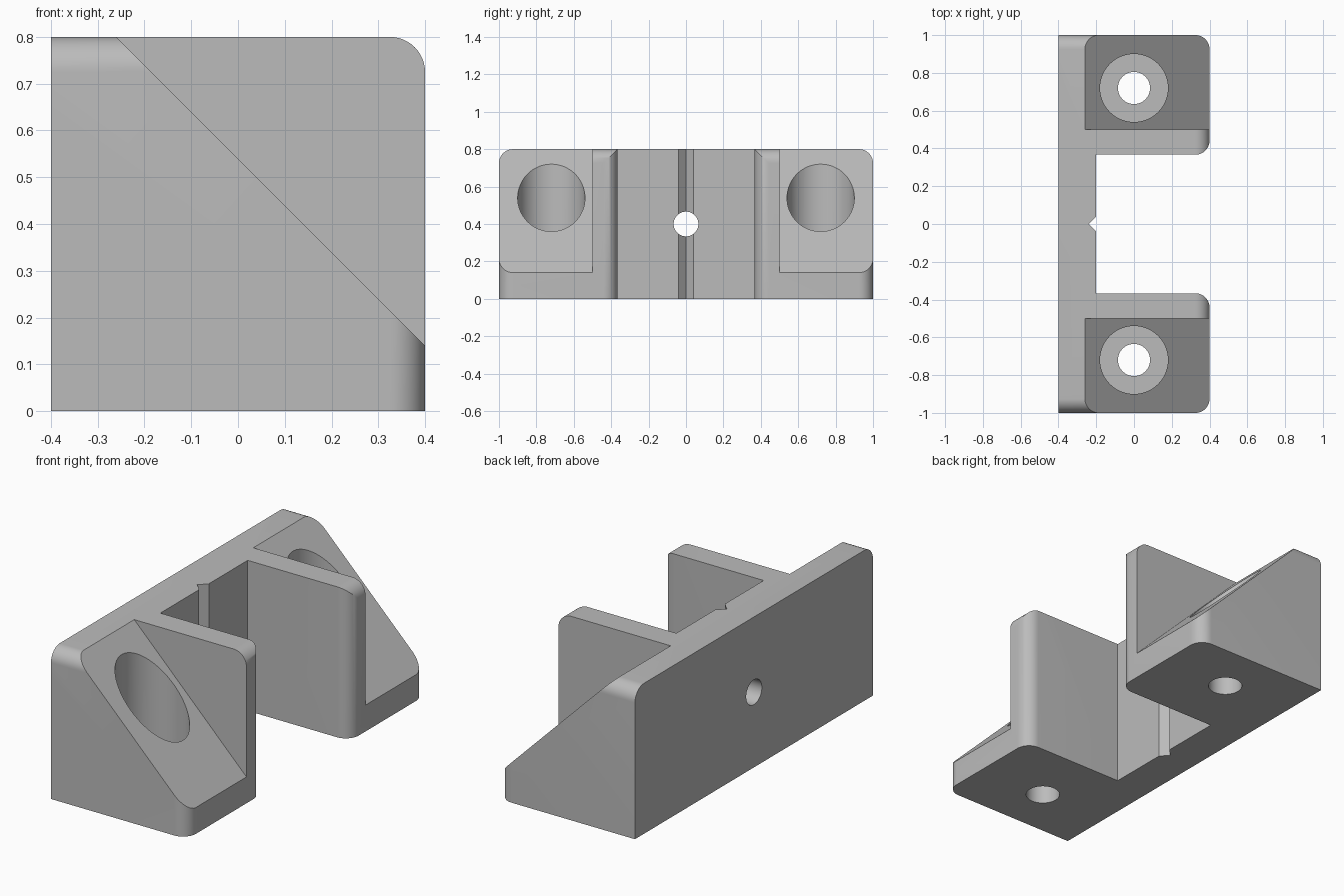
import bpy
import bmesh
from math import cos, sin, pi, radians
from mathutils import Matrix, Vector

R = 0.075  # shared corner radius

old = bpy.data.objects.get("Cube")
if old:
    bpy.data.objects.remove(old, do_unlink=True)

grey = bpy.data.materials.new("grey_plastic")
grey.use_nodes = True
GREY = (0.5, 0.5, 0.5, 1)
grey.diffuse_color = GREY
grey.node_tree.nodes["Principled BSDF"].inputs["Base Color"].default_value = GREY

# Axis maps: profile (u, v) plus extrusion w to world coordinates
PLACE = {
    "x": lambda u, v, w: (w, u, v),
    "y": lambda u, v, w: (u, w, v),
    "z": lambda u, v, w: (u, v, w),
}


def rounded(cx, cy, start, steps=12):
    """Quarter arc around a corner centre."""
    return [(cx + R * cos(start + i * pi / 2 / steps),
             cy + R * sin(start + i * pi / 2 / steps)) for i in range(steps + 1)]


def prism(name, profile, axis, low, high):
    bm = bmesh.new()
    place = PLACE[axis]
    face = bm.faces.new([bm.verts.new(place(u, v, low)) for u, v in profile])
    top = bmesh.ops.extrude_face_region(bm, geom=[face])
    verts = [g for g in top["geom"] if isinstance(g, bmesh.types.BMVert)]
    bmesh.ops.translate(bm, verts=verts, vec=Vector(place(0, 0, high - low)))
    return finish(name, bm)


def cylinder(name, radius, depth, matrix):
    bm = bmesh.new()
    bmesh.ops.create_cone(bm, cap_ends=True, segments=64, radius1=radius,
                          radius2=radius, depth=depth, matrix=matrix)
    return finish(name, bm)


def finish(name, bm):
    bmesh.ops.recalc_face_normals(bm, faces=bm.faces)
    mesh = bpy.data.meshes.new(name)
    bm.to_mesh(mesh)
    bm.free()
    mesh.materials.append(grey)
    obj = bpy.data.objects.new(name, mesh)
    bpy.context.collection.objects.link(obj)
    return obj


def combine(body, tool, operation="DIFFERENCE"):
    mod = body.modifiers.new(tool.name, "BOOLEAN")
    mod.operation = operation
    mod.solver = "EXACT"
    mod.object = tool
    bpy.context.view_layer.objects.active = body
    bpy.ops.object.modifier_apply(modifier=mod.name)
    bpy.data.objects.remove(tool, do_unlink=True)


# U-shaped plan with rounded arm corners and a V groove in the back wall
half = ([(-0.2, 0.04), (-0.2, 0.367)]
        + rounded(0.4 - R, 0.367 + R, -pi / 2)
        + rounded(0.4 - R, 1 - R, 0)
        + [(-0.4, 1)])
plan = [(-0.24, 0)] + half + [(x, -y) for x, y in reversed(half)]
bracket = prism("mounting_bracket", plan, "z", 0, 0.8)

# Rounded upper ends and rounded upper front edge
ends = ([(-1, 0), (1, 0)] + rounded(1 - R, 0.8 - R, 0)
        + rounded(R - 1, 0.8 - R, pi / 2))
combine(bracket, prism("end_rounding", ends, "x", -0.5, 0.5), "INTERSECT")
nose = [(-0.5, 0), (0.4, 0)] + rounded(0.4 - R, 0.8 - R, 0) + [(-0.5, 0.8)]
combine(bracket, prism("nose_rounding", nose, "y", -1.1, 1.1), "INTERSECT")

# Sloped shoulders with counterbored screw holes on both sides
slope = [(-0.36, 0.9), (0.5, 0.04), (0.5, 0.9)]
for side in (-1, 1):
    low, high = sorted((side * 0.5, side * 1.1))
    combine(bracket, prism("shoulder_cutter", slope, "y", low, high))
    y = side * 0.72
    combine(bracket, cylinder("counterbore_cutter", 0.18, 0.8,
                              Matrix.Translation((0, y, 0.54))))
    combine(bracket, cylinder("screw_hole_cutter", 0.085, 0.6,
                              Matrix.Translation((0, y, 0.1))))

# Cross hole through the back wall
combine(bracket, cylinder("cross_hole_cutter", 0.066, 0.6,
                          Matrix.Translation((-0.3, 0, 0.4))
                          @ Matrix.Rotation(pi / 2, 4, "Y")))

bpy.ops.object.select_all(action="DESELECT")
bracket.select_set(True)
bpy.context.view_layer.objects.active = bracket
bpy.ops.object.shade_smooth_by_angle(angle=radians(30))
